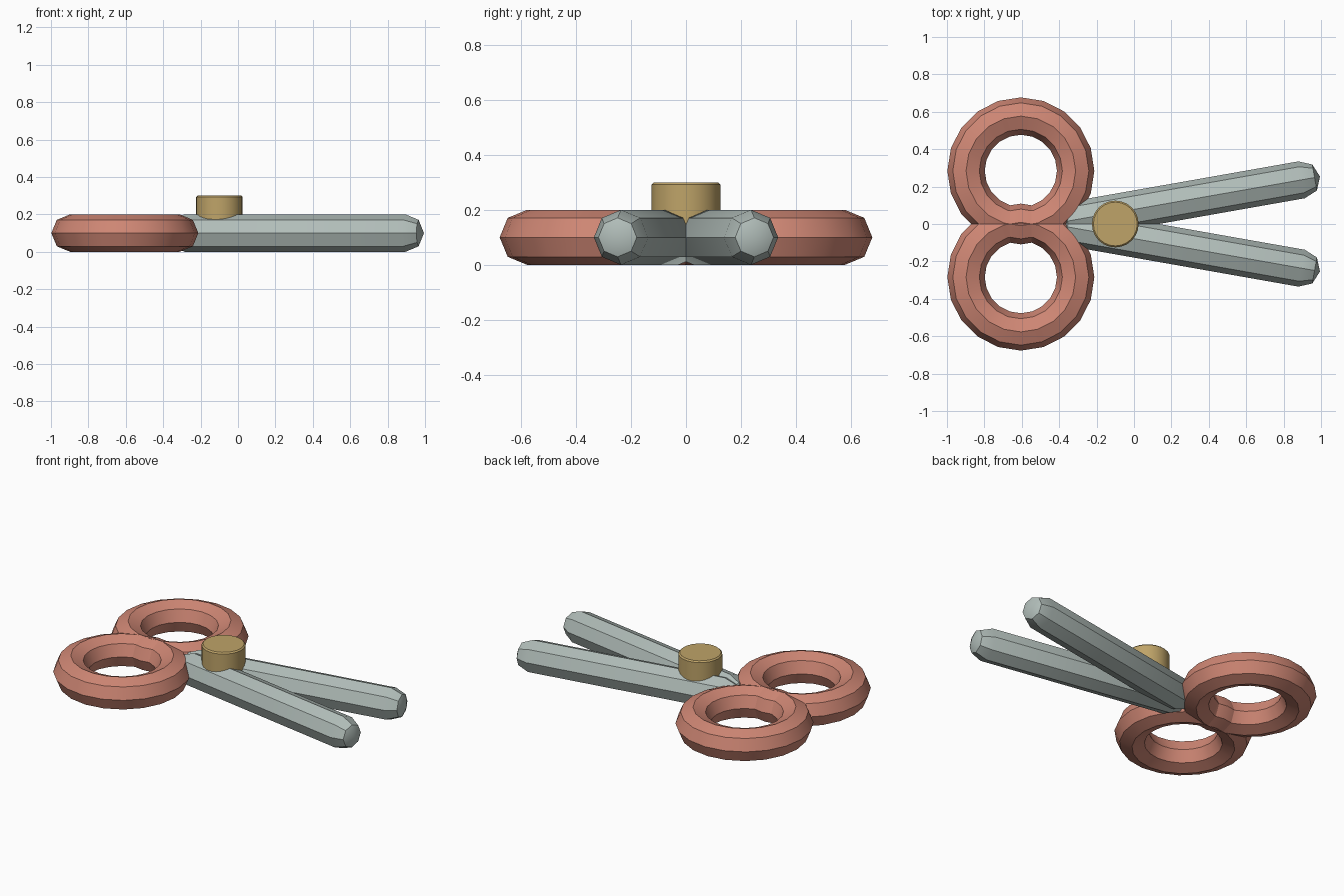
import bpy
import bmesh
from math import pi, radians, cos, sin
from mathutils import Vector

cube = bpy.data.objects.get("Cube")
if cube:
    bpy.data.objects.remove(cube, do_unlink=True)


def make_material(name, rgb):
    mat = bpy.data.materials.new(name)
    mat.use_nodes = True
    mat.diffuse_color = (*rgb, 1)
    mat.node_tree.nodes["Principled BSDF"].inputs["Base Color"].default_value = (*rgb, 1)
    return mat


def lathe(name, profile, sides, mat, location, rotation=(0, 0, 0), closed=False):
    """Revolve (radius, height) points about z into a solid."""
    bm = bmesh.new()
    verts = [bm.verts.new((r, 0, z)) for r, z in profile]
    for a, b in zip(verts, verts[1:]):
        bm.edges.new((a, b))
    if closed:
        bm.edges.new((verts[-1], verts[0]))
    bmesh.ops.spin(bm, geom=bm.verts[:] + bm.edges[:], cent=(0, 0, 0),
                   axis=(0, 0, 1), angle=2 * pi, steps=sides)
    bmesh.ops.remove_doubles(bm, verts=bm.verts[:], dist=0.0005)
    bmesh.ops.recalc_face_normals(bm, faces=bm.faces[:])
    mesh = bpy.data.meshes.new(name)
    bm.to_mesh(mesh)
    bm.free()
    mesh.materials.append(mat)
    obj = bpy.data.objects.new(name, mesh)
    obj.location = location
    obj.rotation_euler = rotation
    bpy.context.collection.objects.link(obj)
    bpy.ops.object.select_all(action='DESELECT')
    obj.select_set(True)
    bpy.context.view_layer.objects.active = obj
    bpy.ops.object.shade_smooth_by_angle(angle=radians(30))
    return obj


coral = make_material("coral plastic", (0.62, 0.24, 0.175))
steel = make_material("pale steel", (0.44, 0.51, 0.485))
brass = make_material("brass", (0.52, 0.37, 0.14))

TUBE = 0.1

# Octagonal tube section for the finger rings
ring_section = [(0.293 + TUBE * cos(i * pi / 4), TUBE * sin(i * pi / 4)) for i in range(8)]

# Capsule half-section for the blades: a long bar with rounded ends
half = 0.6
cap = [(TUBE * sin(i * pi / 4), half + TUBE * cos(i * pi / 4)) for i in range(3)]
blade_section = cap + [(r, -z) for r, z in reversed(cap)]

# A ring and a blade on each side of the centre line
for side, label in ((1, "back"), (-1, "front")):
    lathe(f"{label}_finger_ring", ring_section, 20, coral,
          (-0.605, 0.284 * side, TUBE), closed=True)
    lathe(f"{label}_blade", blade_section, 8, steel,
          (0.305, 0.132 * side, TUBE), (0, pi / 2, radians(10) * side))

# Pivot screw with a slightly softened rim
lathe("pivot_screw", [(0, 0), (0.125, 0), (0.125, 0.192), (0.117, 0.2), (0, 0.2)],
      24, brass, (-0.1, 0, 0.1))
